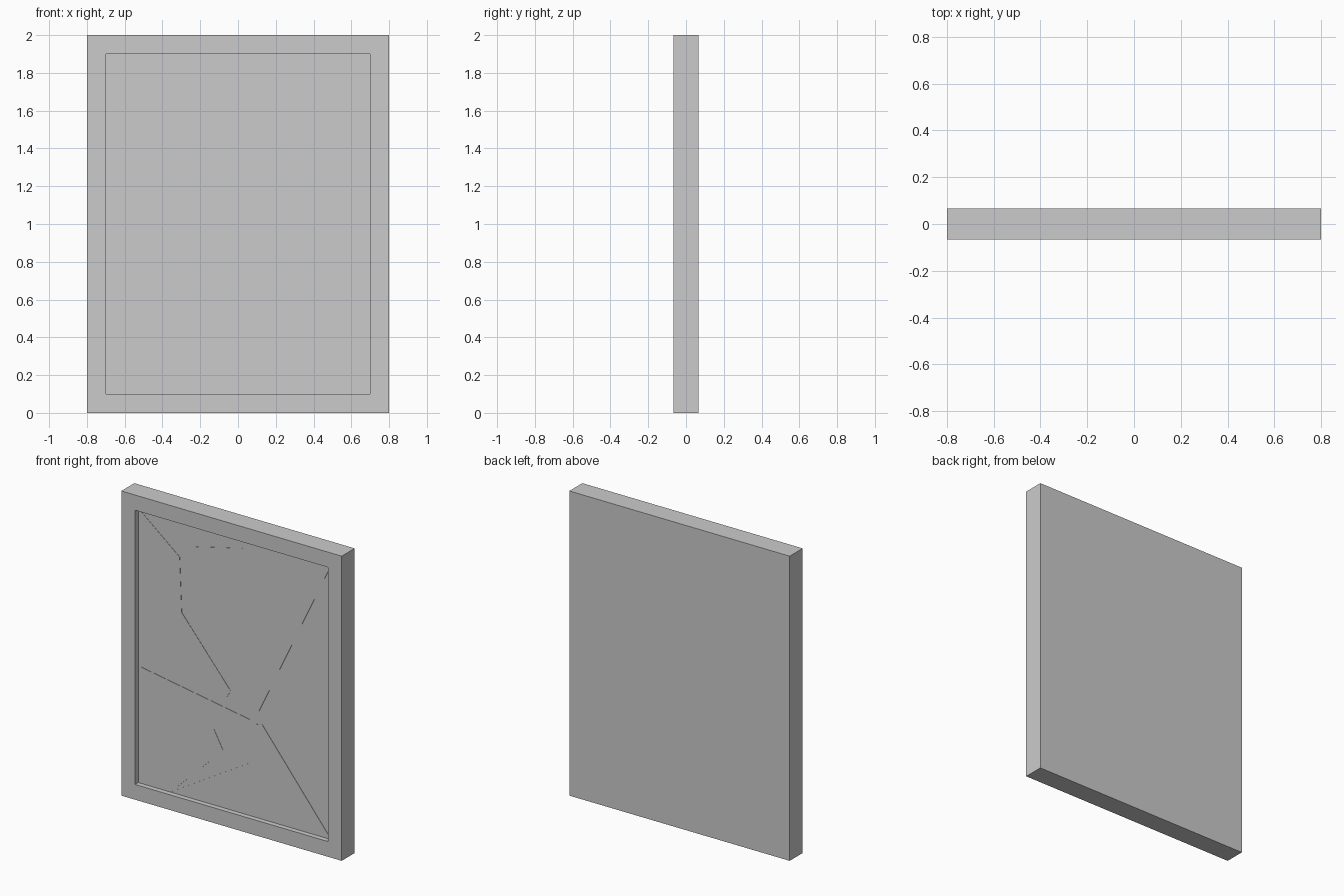
import bpy, bmesh
from mathutils import Vector

if "Cube" in bpy.data.objects:
    bpy.data.objects.remove(bpy.data.objects["Cube"])

HALF_DEPTH = 0.067
FLOOR_Y = -0.032      # recessed backing
GLASS_Y = -0.034      # front of the shards


def add_object(name, bm):
    bmesh.ops.recalc_face_normals(bm, faces=bm.faces)
    mesh = bpy.data.meshes.new(name)
    bm.to_mesh(mesh)
    bm.free()
    obj = bpy.data.objects.new(name, mesh)
    bpy.context.collection.objects.link(obj)
    return obj


def shard(name, outline):
    """Thin flat piece of glass from an x, z outline."""
    bm = bmesh.new()
    face = bm.faces.new([bm.verts.new((x, FLOOR_Y, z)) for x, z in outline])
    new = bmesh.ops.extrude_face_region(bm, geom=[face])["geom"]
    for v in new:
        if isinstance(v, bmesh.types.BMVert):
            v.co.y = GLASS_Y
    return add_object(name, bm)


# Frame: a slab whose front face is inset and pushed back to form the recess
bm = bmesh.new()
bmesh.ops.create_cube(bm, size=1)
for v in bm.verts:
    v.co = Vector((v.co.x * 1.6, v.co.y * 2 * HALF_DEPTH, v.co.z * 2 + 1))
front = min(bm.faces, key=lambda f: f.calc_center_median().y)
bmesh.ops.inset_region(bm, faces=[front], thickness=0.1, use_even_offset=True)
floor = bmesh.ops.extrude_discrete_faces(bm, faces=[front])["faces"][0]
for v in floor.verts:
    v.co.y = FLOOR_Y
add_object("mirror_frame", bm)

# Broken glass shards around the impact point
shard("glass_left", [
    (-0.7, 1.9), (-0.4, 1.66), (-0.385, 1.3), (-0.03, 0.88), (-0.06, 0.83),
    (-0.69, 0.865), (0.11, 0.73), (-0.15, 0.595), (-0.085, 0.475),
    (-0.46, 0.105), (-0.46, 0.1), (-0.7, 0.1)])
shard("glass_bottom", [
    (-0.46, 0.1), (-0.46, 0.105), (0.11, 0.445), (0.145, 0.71),
    (0.2, 0.72), (0.7, 0.1)])
shard("glass_right", [(0.7, 0.545), (0.215, 0.755), (0.7, 1.9)])
shard("glass_top", [
    (0.7, 1.9), (0.175, 0.8), (0.04, 0.955), (-0.05, 1.31), (-0.11, 1.35),
    (-0.295, 1.41), (-0.34, 1.67), (-0.28, 1.76), (0.055, 1.84), (0.11, 1.9)])
